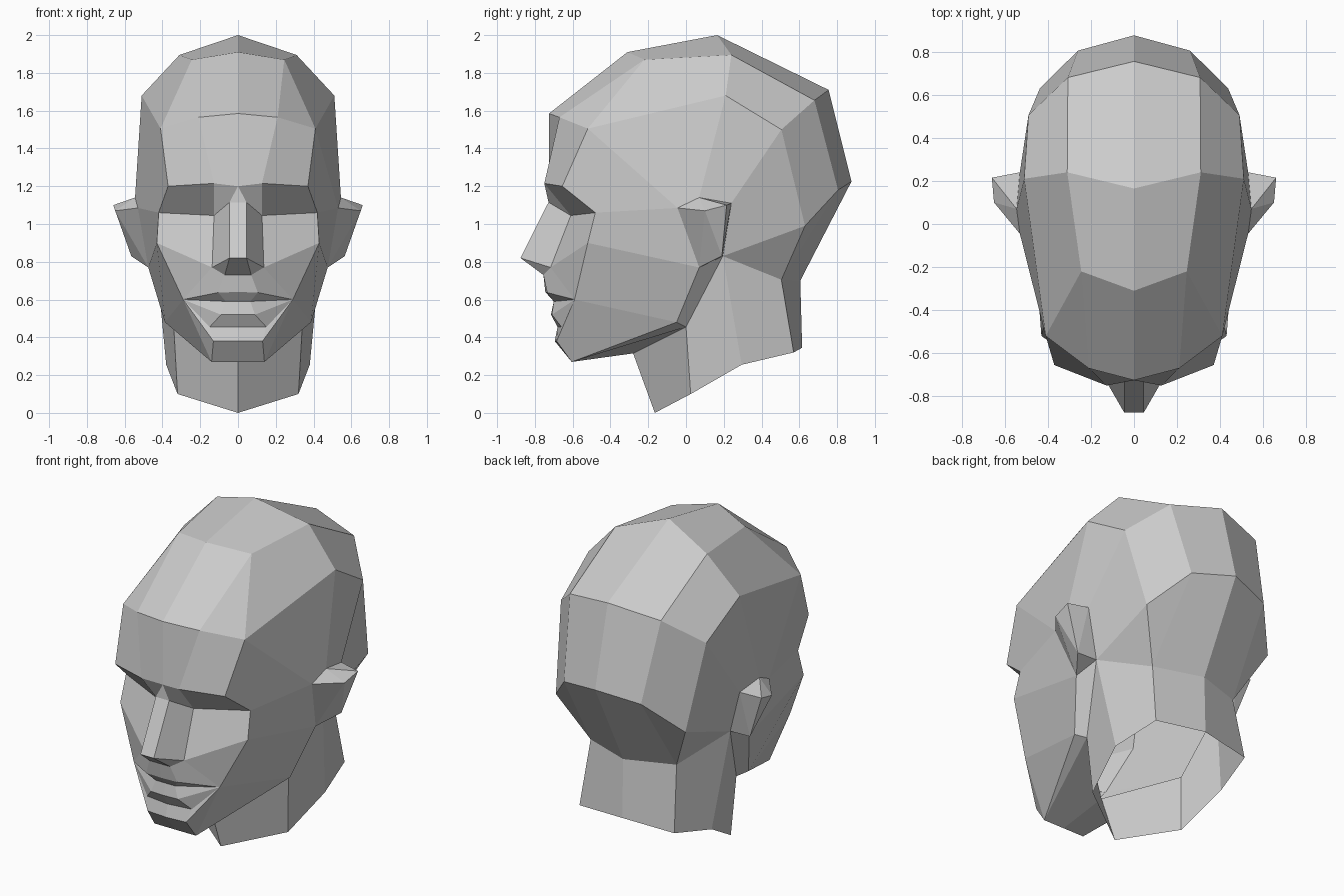
import bpy, bmesh
from mathutils import Vector

if "Cube" in bpy.data.objects:
    bpy.data.objects.remove(bpy.data.objects["Cube"])


def finish(name, bm):
    # outward flat faces, mirrored across x = 0
    bmesh.ops.recalc_face_normals(bm, faces=bm.faces)
    c = Vector((0, 0, 0.9)) if name != "ear" else Vector((0.5, 0.1, 0.95))
    if sum(f.normal.dot(f.calc_center_median() - c) * f.calc_area() for f in bm.faces) < 0:
        bmesh.ops.reverse_faces(bm, faces=bm.faces)
    me = bpy.data.meshes.new(name)
    bm.to_mesh(me)
    bm.free()
    ob = bpy.data.objects.new(name, me)
    bpy.context.collection.objects.link(ob)
    mod = ob.modifiers.new("mirror", 'MIRROR')
    mod.use_clip = True
    return ob


def loft(name, *patches):
    # each patch is a stack of rows; repeated points collapse quads to triangles
    bm = bmesh.new()
    verts = {}
    for rows in patches:
        for r, s in zip(rows, rows[1:]):
            for i in range(len(r) - 1):
                ring = list(dict.fromkeys((r[i], r[i + 1], s[i + 1], s[i])))
                if len(ring) > 2:
                    for p in ring:
                        if p not in verts:
                            verts[p] = bm.verts.new(p)
                    bm.faces.new([verts[p] for p in ring])
    return finish(name, bm)


# landmarks shared between parts
brow_mid, brow_in, brow_out = (0, -.725, 1.20), (.127, -.75, 1.215), (.37, -.655, 1.20)
eye_in, eye_out = (.127, -.61, 1.045), (.42, -.48, 1.06)
temple, crown_side = (.41, -.52, 1.505), (.51, .21, 1.68)
cheek, mouth = (.43, -.52, .90), (.29, -.59, .60)
ear_front, ear_top, ear_back = (.53, -.045, 1.085), (.545, .07, 1.14), (.53, .24, 1.11)
lobe, ear_base = (.475, .07, .77), (.435, .195, .83)
jaw, jaw_in = (.387, -.05, .48), (.34, 0, .455)
chin_mid, chin_side, throat = (0, -.605, .27), (.14, -.605, .27), (0, -.28, .315)
nape_mid, nape = (0, .605, .70), (.29, .505, .705)
neck_side = (.38, .295, .255)
wing = (.137, -.717, .77)

# cranium: arcs from the centre line to the side, brow over crown to nape
loft("cranium", [
    [brow_mid, brow_in, brow_out, eye_out],
    [(0, -.725, 1.585), (.21, -.67, 1.565), temple, ear_front],
    [(0, -.31, 1.91), (.245, -.22, 1.87), temple, ear_front],
    [(0, .165, 2.0), (.31, .24, 1.895), crown_side, ear_top],
    [(0, .755, 1.71), (.307, .68, 1.655), (.49, .505, 1.5), ear_back],
    [(0, .876, 1.225), (.26, .805, 1.18), (.437, .63, .99), ear_base],
    [nape_mid, nape, nape, ear_base],
], [[ear_front, ear_top, ear_back], [lobe, lobe, ear_base]])

# face: rows from brow down through nose and lips to chin, then the cheek side
loft("face", [
    [brow_mid, brow_mid, brow_in, brow_out],
    [(0, -.728, 1.115), (.045, -.728, 1.115), eye_in, eye_out],
    [(0, -.876, .82), (.045, -.876, .82), wing, cheek],
    [(0, -.755, .73), (.07, -.755, .73), wing, cheek],
    [(0, -.745, .64), (.105, -.735, .637), mouth, mouth],
    [(0, -.70, .59), (.065, -.70, .59), mouth, mouth],
    [(0, -.715, .52), (.09, -.71, .52), mouth, mouth],
    [(0, -.68, .455), (.15, -.66, .455), mouth, mouth],
    [(0, -.695, .38), (.13, -.685, .38), mouth, mouth],
    [chin_mid, chin_side, chin_side, chin_side],
], [[eye_out, ear_front], [cheek, lobe], [mouth, jaw], [chin_side, jaw]],
    [[brow_out, eye_out], [brow_out, eye_out]][:1])

# underside of the jaw
loft("jaw_underside",
     [[chin_mid, chin_side, jaw], [throat, jaw_in, jaw_in]],
     [[jaw, jaw_in], [lobe, ear_base]])

# neck, open at the bottom
loft("neck", [
    [throat, jaw_in, ear_base, nape, nape_mid],
    [(0, -.165, 0), (.32, .025, .10), neck_side, (.32, .57, .32), (0, .615, .345)],
])

# ear: wedge standing off the side of the head
ear = bmesh.new()
for p in (ear_front, ear_top, ear_back, lobe, ear_base,
          (.65, .10, 1.07), (.66, .215, 1.10), (.565, .19, .83)):
    ear.verts.new(p)
hull = bmesh.ops.convex_hull(ear, input=ear.verts)
bmesh.ops.delete(ear, geom=[v for v in hull["geom_interior"] if v.is_valid], context='VERTS')
finish("ear", ear)
